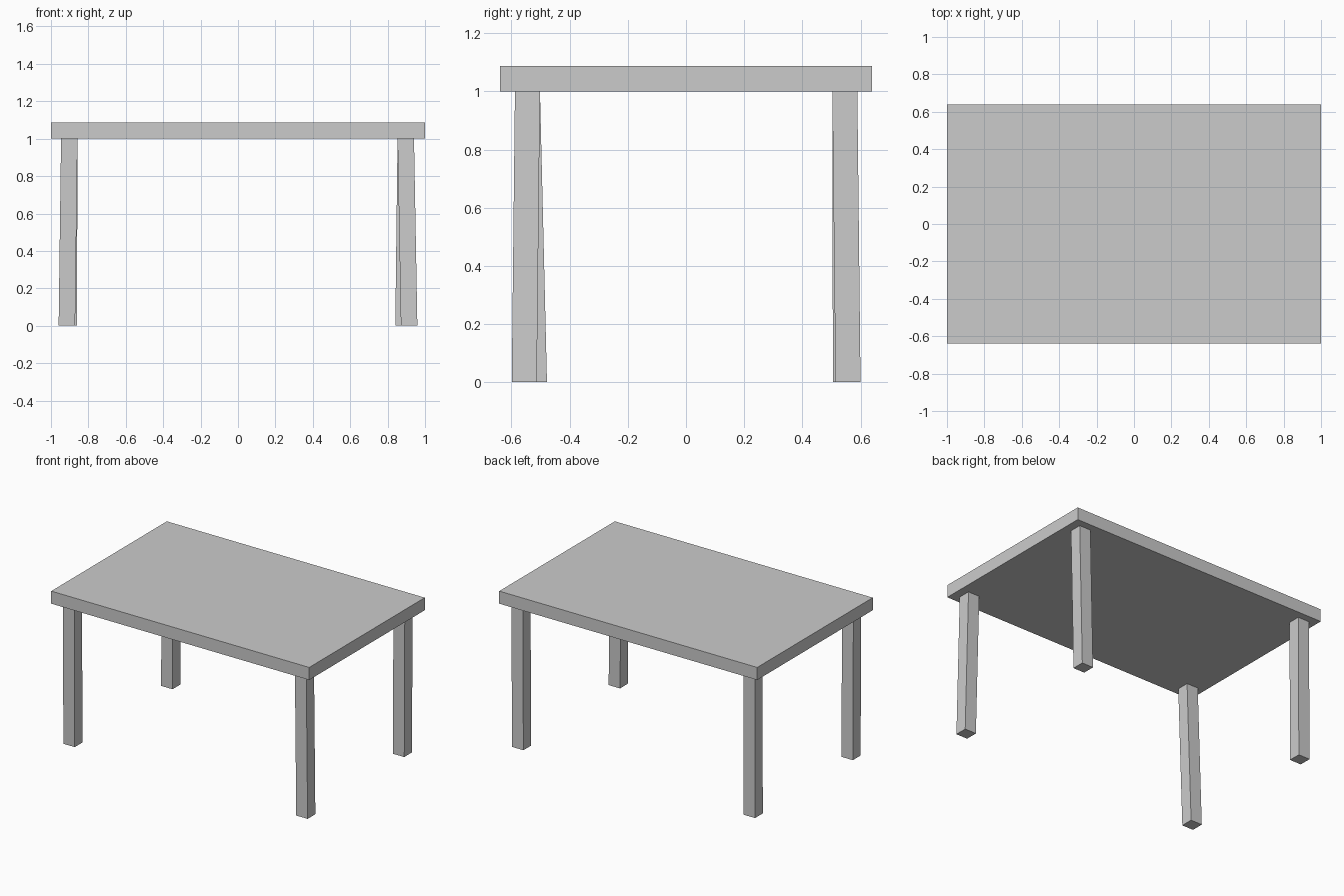
import bpy, bmesh

if "Cube" in bpy.data.objects:
    bpy.data.objects.remove(bpy.data.objects["Cube"])

grey = bpy.data.materials.new("light_grey")
grey.diffuse_color = (0.6, 0.6, 0.6, 1)
grey.use_nodes = True
grey.node_tree.nodes["Principled BSDF"].inputs["Base Color"].default_value = grey.diffuse_color


def block(name, bottom, top, z0, z1):
    """Box between two rectangles, each (centre x, centre y, width, depth)."""
    bm = bmesh.new()
    bmesh.ops.create_cube(bm, size=1)
    for v in bm.verts:
        cx, cy, w, d = top if v.co.z > 0 else bottom
        v.co = (cx + v.co.x * w, cy + v.co.y * d, z1 if v.co.z > 0 else z0)
    mesh = bpy.data.meshes.new(name)
    bm.to_mesh(mesh)
    bm.free()
    mesh.materials.append(grey)
    obj = bpy.data.objects.new(name, mesh)
    bpy.context.collection.objects.link(obj)
    return obj


# Table top
slab = (0, 0, 2.0, 1.28)
block("table_top", slab, slab, 1.0, 1.088)

# Slightly leaning legs: name, foot centre, head centre
legs = [
    ("front_left_leg", (-0.915, -0.521), (-0.902, -0.545)),
    ("front_right_leg", (0.915, -0.556), (0.897, -0.545)),
    ("back_left_leg", (-0.905, 0.548), (-0.902, 0.546)),
    ("back_right_leg", (0.885, 0.557), (0.897, 0.546)),
]
for name, foot, head in legs:
    block(name, (*foot, 0.088, 0.086), (*head, 0.088, 0.086), 0, 1.0)
